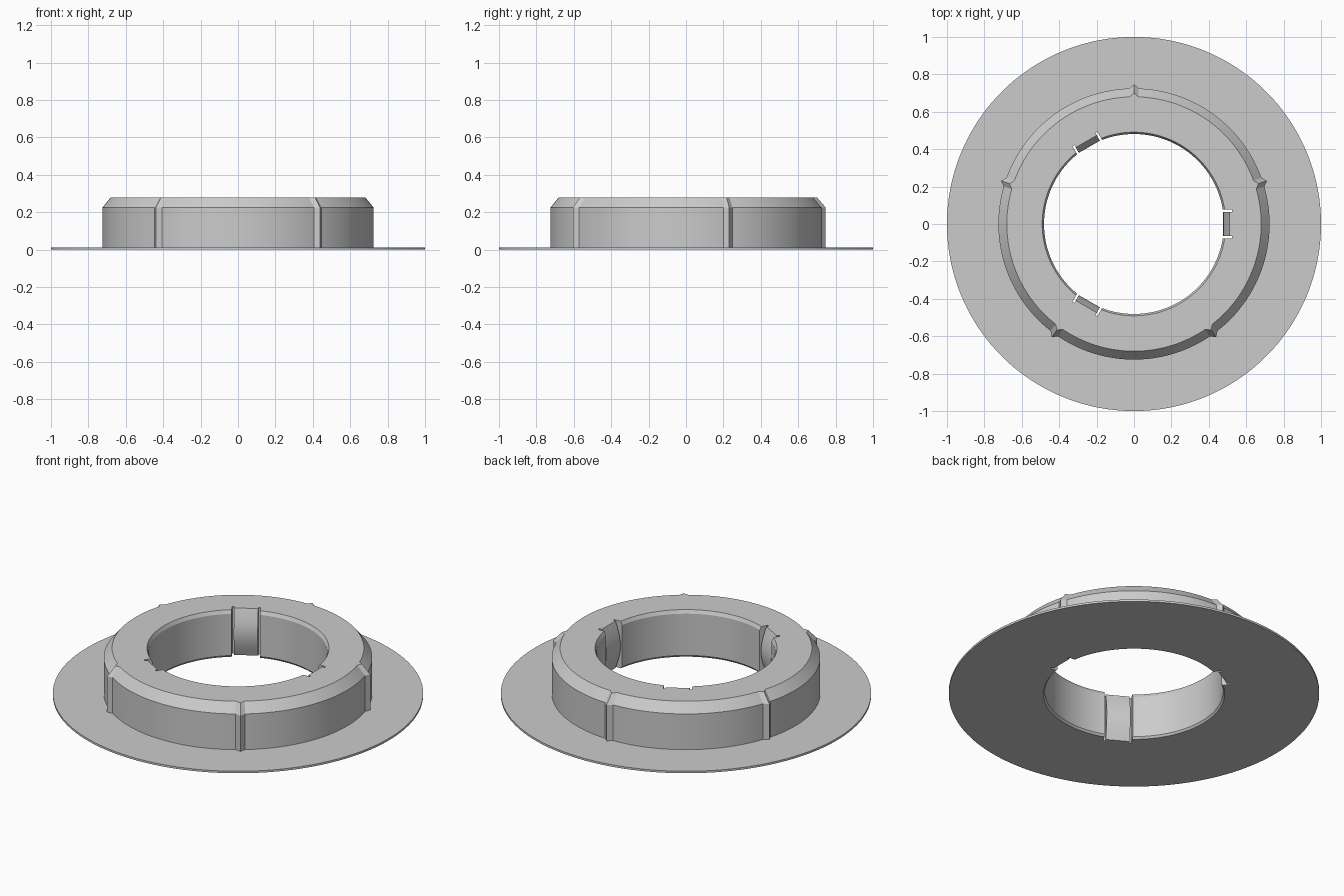
import bpy, bmesh, math
from mathutils import Matrix

if "Cube" in bpy.data.objects:
    bpy.data.objects.remove(bpy.data.objects["Cube"])

grey = bpy.data.materials.new("light_grey")
grey.diffuse_color = (0.6, 0.6, 0.6, 1)
grey.use_nodes = True
grey.node_tree.nodes["Principled BSDF"].inputs["Base Color"].default_value = grey.diffuse_color

H = 0.28        # total height
BASE = 0.012    # flange thickness
SEG = 180       # 2 degree steps


def finish(name, bm, material=grey):
    bmesh.ops.recalc_face_normals(bm, faces=bm.faces)
    me = bpy.data.meshes.new(name)
    bm.to_mesh(me)
    bm.free()
    ob = bpy.data.objects.new(name, me)
    bpy.context.collection.objects.link(ob)
    me.materials.append(material)
    return ob


def smooth(ob):
    bpy.ops.object.select_all(action='DESELECT')
    ob.select_set(True)
    bpy.context.view_layer.objects.active = ob
    bpy.ops.object.shade_smooth_by_angle(angle=math.radians(20))


def extruded(bm, outline, half, angle):
    """Extrude an (x, z) outline along y, then turn it about z."""
    rot = Matrix.Rotation(angle, 4, 'Z')
    sides = [[bm.verts.new(rot @ Matrix.Translation((x, y, z)).to_translation())
              for x, z in outline] for y in half]
    n = len(outline)
    bm.faces.new(sides[0])
    bm.faces.new(sides[1][::-1])
    for i in range(n):
        j = (i + 1) % n
        bm.faces.new((sides[0][i], sides[1][i], sides[1][j], sides[0][j]))


# Flanged collar: closed (radius, z, ridge height) section swept round z
section = [(0.49, 0, 0), (0.481, BASE, 0), (0.481, H - 0.02, 0), (0.491, H, 0),
           (0.68, H, 0.02), (0.725, 0.225, 0.022), (0.725, BASE, 0.022),
           (1.0, BASE, 0), (1.0, 0, 0)]
bm = bmesh.new()
rings = []
for s in range(SEG):
    deg = s * 360 // SEG
    ridge = (deg - 90) % 72 == 0          # five pointed vertical ridges
    a = math.radians(deg)
    rings.append([bm.verts.new(((r + k * ridge) * math.cos(a),
                                (r + k * ridge) * math.sin(a), z))
                  for r, z, k in section])
for s in range(SEG):
    p, q = rings[s], rings[(s + 1) % SEG]
    for i in range(len(section)):
        j = (i + 1) % len(section)
        bm.faces.new((p[i], q[i], q[j], p[j]))
collar = finish("flanged_collar", bm)

# Pockets for the three spring tabs
TAB_ANGLES = [math.radians(d) for d in (0, 120, 240)]
BACK = 0.525
bm = bmesh.new()
for a in TAB_ANGLES:
    extruded(bm, [(0.4, -0.1), (BACK, -0.1), (BACK, 0.4), (0.4, 0.4)],
             (-0.077, 0.077), a)
cutter = finish("pocket_cutter", bm)
cutter.hide_render = True
cutter.hide_viewport = True
mod = collar.modifiers.new("pockets", 'BOOLEAN')
mod.object = cutter
mod.operation = 'DIFFERENCE'
mod.solver = 'EXACT'
bpy.context.view_layer.objects.active = collar
collar.select_set(True)
bpy.ops.object.modifier_apply(modifier=mod.name)
bpy.data.objects.remove(cutter)
smooth(collar)

# Spring tabs: blocks with a face bulging into the bore, a slot on each side
N = 14
bulge = [(0.51 - 0.033 * math.sin(math.pi * i / N), H * i / N) for i in range(N + 1)]
bm = bmesh.new()
for a in TAB_ANGLES:
    extruded(bm, bulge + [(BACK, H), (BACK, 0)], (-0.065, 0.065), a)
smooth(finish("spring_tabs", bm))
